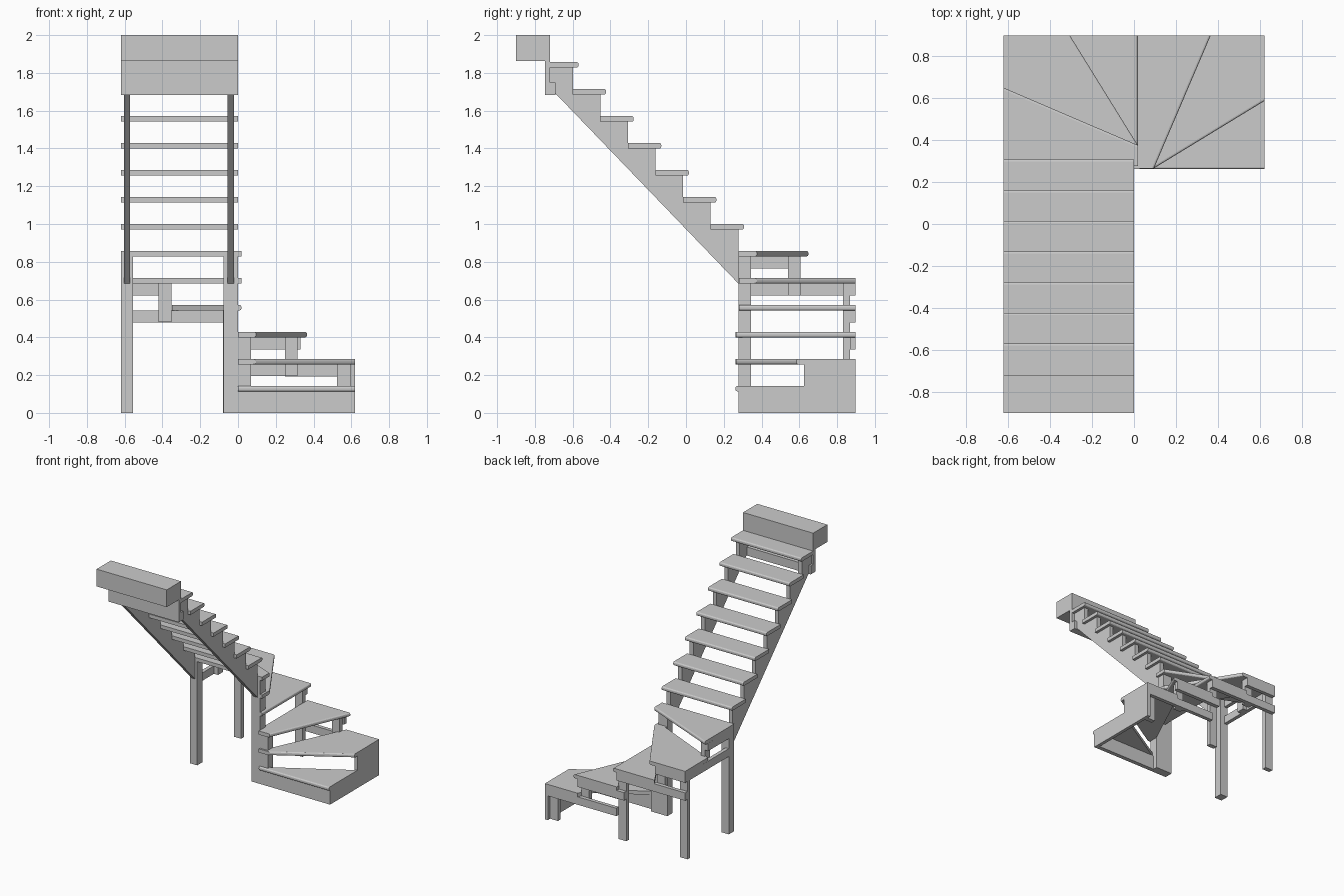
import bpy, bmesh

if "Cube" in bpy.data.objects:
    bpy.data.objects.remove(bpy.data.objects["Cube"])

RISE = 2.0 / 14
TH = 0.029


def finish(bm, name):
    bmesh.ops.recalc_face_normals(bm, faces=bm.faces)
    me = bpy.data.meshes.new(name)
    bm.to_mesh(me)
    bm.free()
    ob = bpy.data.objects.new(name, me)
    bpy.context.collection.objects.link(ob)
    return ob


def box(name, x0, x1, y0, y1, z0, z1):
    bm = bmesh.new()
    bmesh.ops.create_cube(bm, size=1)
    for v in bm.verts:
        v.co = ((x0 + x1) / 2 + v.co.x * (x1 - x0),
                (y0 + y1) / 2 + v.co.y * (y1 - y0),
                (z0 + z1) / 2 + v.co.z * (z1 - z0))
    return finish(bm, name)


def tread(name, pts, step):
    """Plan outline raised to a step; the first edge of the outline is the rounded nose."""
    z = step * RISE
    bm = bmesh.new()
    lo = [bm.verts.new((x, y, z - TH)) for x, y in pts]
    hi = [bm.verts.new((x, y, z)) for x, y in pts]
    n = len(pts)
    bm.faces.new(lo[::-1])
    bm.faces.new(hi)
    for i in range(n):
        j = (i + 1) % n
        bm.faces.new((lo[i], lo[j], hi[j], hi[i]))
    nose = [bm.edges.get((r[0], r[1])) for r in (lo, hi)]
    bmesh.ops.bevel(bm, geom=nose, offset=0.01, segments=3, profile=0.5, affect='EDGES')
    return finish(bm, name)


# Winder treads
winders = [
    [(0, 0.262), (0.62, 0.262), (0.62, 0.625), (0.06, 0.295), (0, 0.295)],
    [(0.095, 0.265), (0.62, 0.585), (0.62, 0.897), (0.33, 0.897), (0.07, 0.345), (0, 0.345), (0, 0.262)],
    [(0.095, 0.265), (0.365, 0.897), (-0.015, 0.897), (-0.015, 0.345), (0, 0.345), (0, 0.262)],
    [(0.018, 0.28), (0.018, 0.897), (-0.35, 0.897), (-0.03, 0.345), (-0.03, 0.28)],
    [(0.018, 0.375), (-0.305, 0.897), (-0.62, 0.897), (-0.62, 0.61), (-0.07, 0.36), (-0.07, 0.28), (0.018, 0.28)],
    [(0.018, 0.375), (-0.62, 0.648), (-0.62, 0.277), (0.018, 0.277)],
]
for i, p in enumerate(winders, 1):
    tread(f"winder_tread_{i}", p, i)

# Straight flight treads
GO = 0.146
for i in range(7):
    f = 0.307 - i * GO
    b = max(f - 0.177, -0.72)
    tread(f"straight_tread_{i + 1}", [(0, f), (-0.62, f), (-0.62, b), (0, b)], 7 + i)

# Sawtooth stringers
saw = [(0.277, 0.685)]
for i in range(7):
    z = (7 + i) * RISE - TH
    f = 0.277 - i * GO
    saw += [(f, z), (f - GO if i < 6 else -0.72, z)]
saw += [(-0.72, 1.75), (-0.69, 1.75), (-0.69, 1.69)]
for name, x0, x1 in (("left_stringer", -0.604, -0.573), ("right_stringer", -0.055, -0.022)):
    bm = bmesh.new()
    face = bm.faces.new([bm.verts.new((x0, y, z)) for y, z in saw])
    ext = bmesh.ops.extrude_face_region(bm, geom=[face])
    for v in ext["geom"]:
        if isinstance(v, bmesh.types.BMVert):
            v.co.x = x1
    finish(bm, name)

# Upper floor edge, hanger board and cleat
box("floor_edge", -0.62, 0, -0.9, -0.72, 1.862, 2.0)
box("hanger_board", -0.62, 0, -0.747, -0.72, 1.682, 1.862)
box("stringer_cleat", -0.62, 0, -0.72, -0.69, 1.682, 1.75)

# Posts to the floor: (x0, x1, y0, y1, height)
posts = {
    "newel_post": (-0.076, 0, 0.277, 0.345, 0.828),
    "newel_side_post": (0, 0.07, 0.277, 0.345, 0.4),
    "left_front_post": (-0.62, -0.555, 0.277, 0.345, 0.828),
    "left_corner_post": (-0.62, -0.555, 0.832, 0.867, 0.685),
    "back_middle_post": (-0.08, -0.012, 0.832, 0.867, 0.543),
    "back_right_post": (0.525, 0.594, 0.832, 0.867, 0.257),
}
for name, (x0, x1, y0, y1, h) in posts.items():
    box(name, x0, x1, y0, y1, 0, h)

# Short posts standing against the beams
box("short_post_right", 0.25, 0.315, 0.832, 0.867, 0.195, 0.4)
box("short_post_back", -0.42, -0.352, 0.832, 0.867, 0.48, 0.685)
box("short_post_left", -0.59, -0.555, 0.54, 0.605, 0.622, 0.828)

# Back beams, stepping up
for i, (x0, x1, step) in enumerate([(0.25, 0.6, 2), (-0.08, 0.33, 3),
                                    (-0.62, -0.012, 4), (-0.62, -0.352, 5)], 1):
    top = step * RISE - TH
    box(f"back_beam_{i}", x0, x1, 0.867, 0.897, top - 0.063, top)
box("back_lower_beam", -0.012, 0.25, 0.867, 0.897, 0.194, 0.257)

# Left beams
box("left_beam_lower", -0.62, -0.59, 0.277, 0.897, 0.622, 0.685)
box("left_beam_upper", -0.62, -0.59, 0.277, 0.605, 0.765, 0.828)

# Front riser and stepped right side panel
box("front_riser", 0, 0.62, 0.277, 0.31, 0, 0.114)
box("side_panel_lower", 0.594, 0.62, 0.31, 0.897, 0, 0.114)
box("side_panel_upper", 0.594, 0.62, 0.625, 0.897, 0.114, 0.257)
